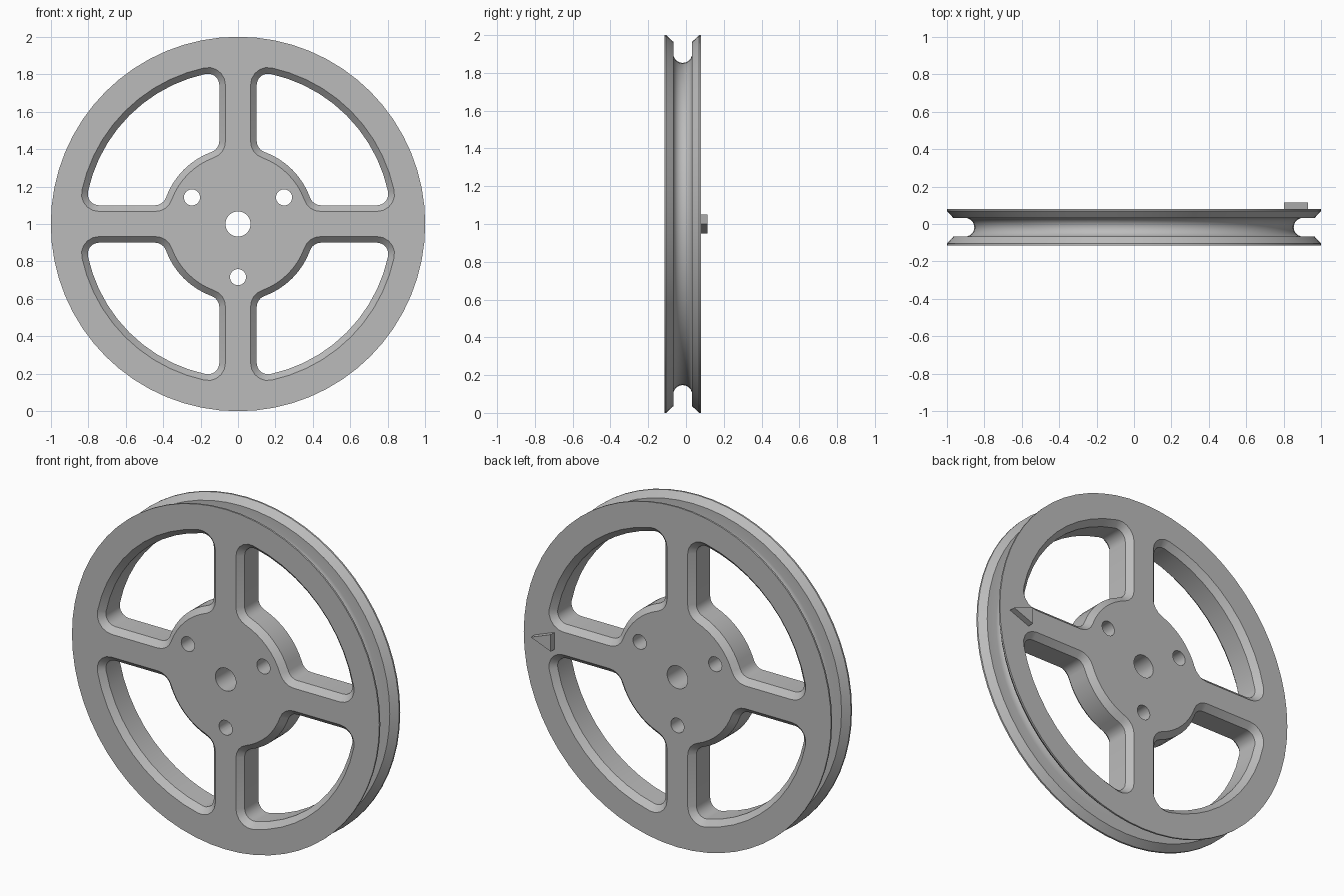
import bpy
import bmesh
from math import sin, cos, pi, atan2, hypot, sqrt

if "Cube" in bpy.data.objects:
    bpy.data.objects.remove(bpy.data.objects["Cube"], do_unlink=True)

FRONT, BACK, AXLE_Z = -0.115, 0.08, 1.0
MID = (FRONT + BACK) / 2
CHAMFER = 0.033

grey = bpy.data.materials.new("plain grey")
grey.use_nodes = True
grey.diffuse_color = (0.5, 0.5, 0.5, 1)
grey.node_tree.nodes["Principled BSDF"].inputs["Base Color"].default_value = (0.5, 0.5, 0.5, 1)


def loft(name, rings):
    """Capped solid through rings, each a (y, [(x, z), ...]) pair around the axle."""
    bm = bmesh.new()
    loops = [[bm.verts.new((x, y, z + AXLE_Z)) for x, z in pts] for y, pts in rings]
    for a, b in zip(loops, loops[1:]):
        n = len(a)
        for i in range(n):
            j = (i + 1) % n
            bm.faces.new((a[i], a[j], b[j], b[i]))
    bm.faces.new(loops[0])
    bm.faces.new(loops[-1])
    bmesh.ops.recalc_face_normals(bm, faces=bm.faces)
    mesh = bpy.data.meshes.new(name)
    bm.to_mesh(mesh)
    bm.free()
    mesh.materials.append(grey)
    obj = bpy.data.objects.new(name, mesh)
    bpy.context.collection.objects.link(obj)
    return obj


def arc(cx, cz, r, start, end, steps):
    return [(cx + r * cos(start + (end - start) * i / steps),
             cz + r * sin(start + (end - start) * i / steps)) for i in range(steps + 1)]


def circle(r, n, cx=0, cz=0):
    return arc(cx, cz, r, 0, 2 * pi, n)[:-1]


def window(grow, quarter):
    """Rounded opening between two spokes, grown outward by the given amount."""
    spoke, hub, rim, fillet = 0.1 - grow, 0.41 - grow, 0.82 + grow, 0.06 + grow
    c = spoke + fillet
    outer = sqrt((rim - fillet) ** 2 - c * c)
    inner = sqrt((hub + fillet) ** 2 - c * c)
    a_out, a_in = atan2(c, outer), atan2(c, inner)
    pts = arc(outer, c, fillet, -pi / 2, a_out, 5)
    pts += arc(0, 0, rim, a_out, pi / 2 - a_out, 10)[1:-1]
    pts += arc(c, outer, fillet, pi / 2 - a_out, pi, 5)
    pts += arc(c, inner, fillet, pi, 1.5 * pi - a_in, 4)
    pts += arc(0, 0, hub, pi / 2 - a_in, a_in, 8)[1:-1]
    pts += arc(inner, c, fillet, pi + a_in, 1.5 * pi, 4)
    t = quarter * pi / 2
    return [(x * cos(t) - z * sin(t), x * sin(t) + z * cos(t)) for x, z in pts]


# Wheel body with a round-bottomed groove in the rim
profile = [(FRONT, 1.0), (FRONT + 0.01, 1.0), (MID - 0.05, 0.965)]
profile += [(MID - 0.05 * cos(pi * i / 12), 0.903 - 0.05 * sin(pi * i / 12)) for i in range(13)]
profile += [(MID + 0.05, 0.965), (BACK - 0.01, 1.0), (BACK, 1.0)]
wheel = loft("pulley_wheel", [(y, circle(r, 64)) for y, r in profile])

# Cutters: chamfered windows, axle hole and three bolt holes
over = 0.02
cutters = []
for q in range(4):
    levels = [(FRONT - over, CHAMFER + over), (FRONT + CHAMFER, 0),
              (BACK - CHAMFER, 0), (BACK + over, CHAMFER + over)]
    cutters.append(loft("window_cutter", [(y, window(g, q)) for y, g in levels]))
holes = [(0, 0, 0.067)]
for k in range(3):
    a = pi / 6 + k * 2 * pi / 3
    holes.append((0.284 * cos(a), 0.284 * sin(a), 0.043))
for x, z, r in holes:
    cutters.append(loft("hole_cutter", [(y, circle(r, 32, x, z)) for y in (FRONT - over, BACK + over)]))

bpy.context.view_layer.objects.active = wheel
for cutter in cutters:
    cutter.hide_render = True
    mod = wheel.modifiers.new("cut", "BOOLEAN")
    mod.operation = "DIFFERENCE"
    mod.solver = "EXACT"
    mod.object = cutter
    bpy.ops.object.modifier_apply(modifier=mod.name)
for cutter in cutters:
    bpy.data.objects.remove(cutter, do_unlink=True)

# Raised arrow on the back of the rim
arrow = [(0.93, 0), (0.8, 0.05), (0.8, -0.05)]
loft("index_arrow", [(BACK - 0.005, arrow), (BACK + 0.035, arrow)])

# Smooth curved walls, keep chamfers crisp
bpy.ops.object.select_all(action="DESELECT")
wheel.select_set(True)
bpy.context.view_layer.objects.active = wheel
bpy.ops.object.shade_smooth_by_angle(angle=pi / 6)
